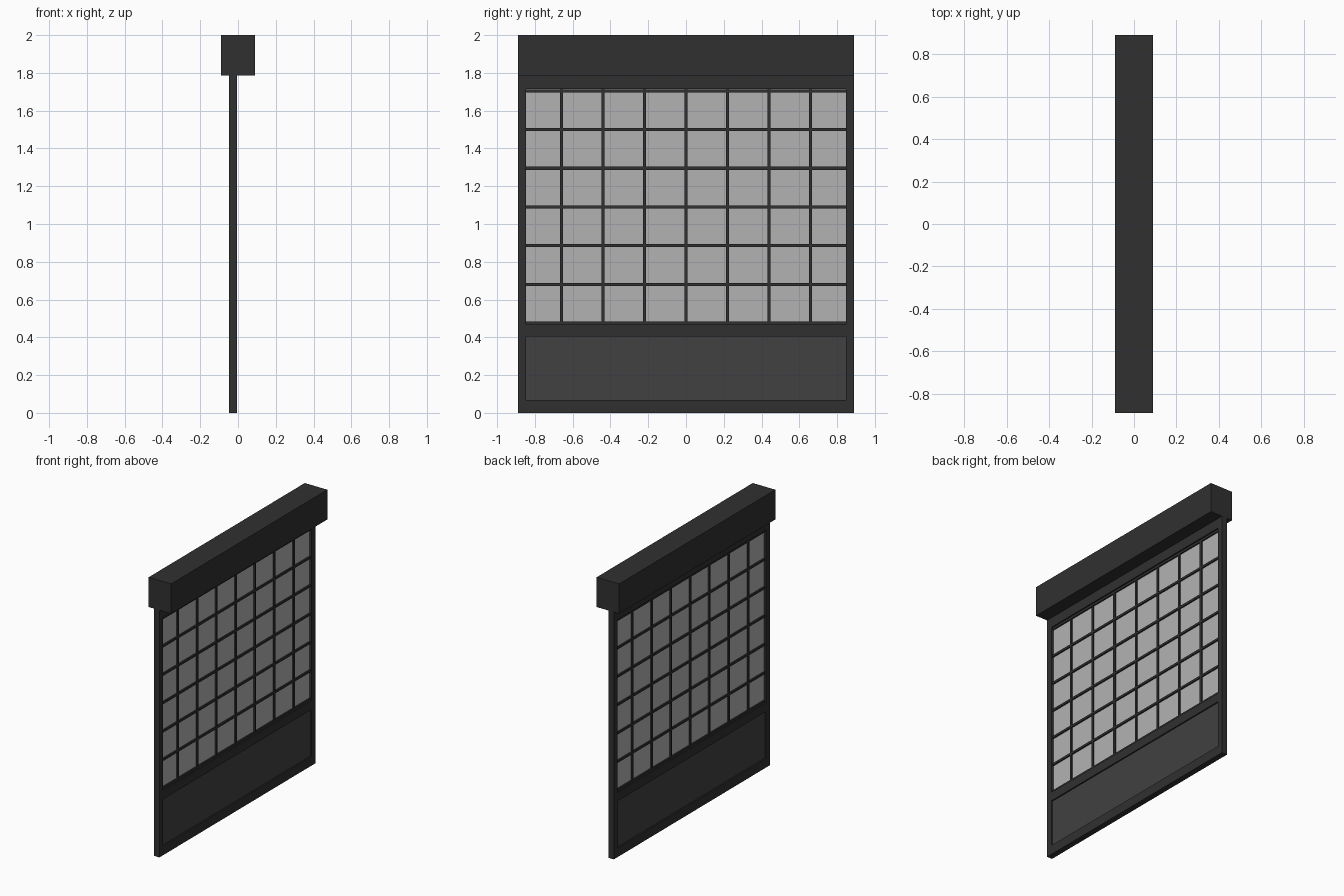
import bpy
import bmesh
from mathutils import Matrix

if "Cube" in bpy.data.objects:
    bpy.data.objects.remove(bpy.data.objects["Cube"])


def material(name, v):
    m = bpy.data.materials.new(name)
    m.diffuse_color = (v, v, v, 1)
    m.use_nodes = True
    m.node_tree.nodes["Principled BSDF"].inputs["Base Color"].default_value = m.diffuse_color
    return m


DARK = material("dark_frame", 0.03)
PANEL = material("panel_grey", 0.052)
PAPER = material("paper_grey", 0.45)


def boxes(name, mat, spans):
    """One object from boxes given as ((x0, x1), (y0, y1), (z0, z1))."""
    bm = bmesh.new()
    for span in spans:
        centre = [(a + b) / 2 for a, b in span]
        size = [b - a for a, b in span]
        bmesh.ops.create_cube(bm, size=1, matrix=Matrix.LocRotScale(centre, None, size))
    me = bpy.data.meshes.new(name)
    bm.to_mesh(me)
    bm.free()
    me.materials.append(mat)
    ob = bpy.data.objects.new(name, me)
    bpy.context.collection.objects.link(ob)
    return ob


W, INNER = 0.89, 0.847          # half width, half opening
DOOR = (-0.047, -0.005)         # door thickness
MID = sum(DOOR) / 2


def depth(t):
    return (MID - t / 2, MID + t / 2)


# Header beam
boxes("header_beam", DARK, [((-0.09, 0.09), (-W, W), (1.785, 2.0))])

# Stiles and rails
boxes("stiles", DARK, [(DOOR, (-W, -INNER), (0, 1.785)),
                       (DOOR, (INNER, W), (0, 1.785))])
for name, z in (("bottom_rail", (0, 0.067)), ("middle_rail", (0.404, 0.467)),
                ("top_rail", (1.714, 1.785))):
    boxes(name, DARK, [(DOOR, (-INNER, INNER), z)])

# Lower solid panel and paper screen
boxes("lower_panel", PANEL, [(depth(0.022), (-INNER, INNER), (0.067, 0.404))])
boxes("paper_screen", PAPER, [(depth(0.006), (-INNER, INNER), (0.467, 1.714))])

# Lattice bars
B = 0.008
boxes("lattice_uprights", DARK,
      [(depth(0.024), (0.22 * i - B, 0.22 * i + B), (0.467, 1.714)) for i in range(-3, 4)])
heights = [0.476 + 0.2048 * i for i in range(7)]
boxes("lattice_crossbars", DARK,
      [(depth(0.026), (-INNER, INNER), (z - B, z + B)) for z in heights])
